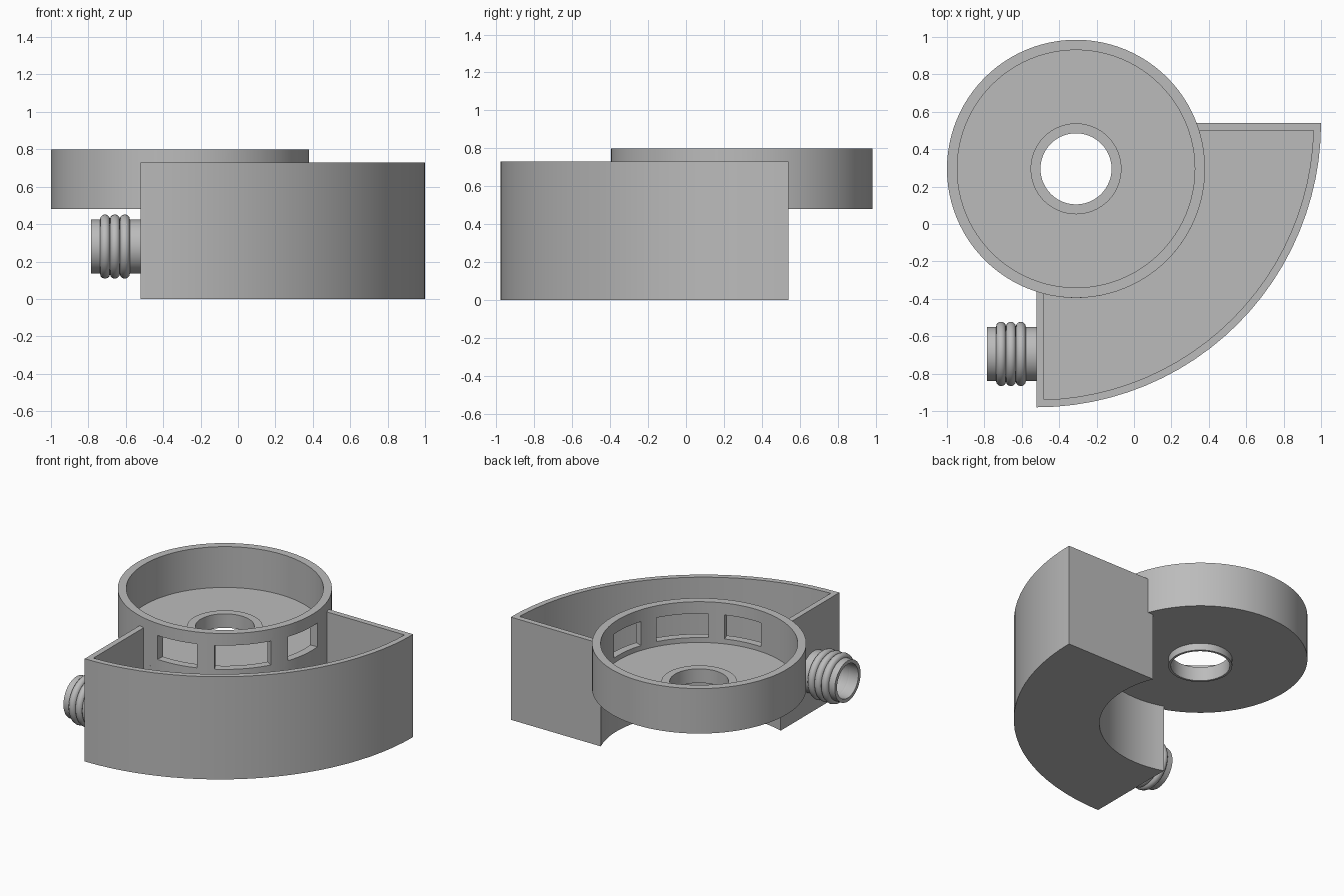
import bpy, bmesh
from math import sin, cos, pi, radians, sqrt, atan2

cube = bpy.data.objects.get("Cube")
if cube:
    bpy.data.objects.remove(cube, do_unlink=True)

grey = bpy.data.materials.new("plain grey")
grey.use_nodes = True
COLOUR = (0.5, 0.5, 0.5, 1)
grey.diffuse_color = COLOUR
grey.node_tree.nodes["Principled BSDF"].inputs["Base Color"].default_value = COLOUR

DISH = (-0.31, 0.295)      # centre of the round dish
FAN = (-0.52, 0.54)        # corner the quarter-round box is swung from
FAN_R, WALL = 1.52, 0.04
BOX_TOP, DISH_BASE, DISH_TOP = 0.73, 0.48, 0.80
DISH_R = 0.69
PIPE_Y, PIPE_Z = -0.695, 0.28


def finish(name, bm):
    bmesh.ops.recalc_face_normals(bm, faces=bm.faces)
    mesh = bpy.data.meshes.new(name)
    bm.to_mesh(mesh)
    bm.free()
    obj = bpy.data.objects.new(name, mesh)
    mesh.materials.append(grey)
    bpy.context.collection.objects.link(obj)
    return obj


def prism(name, outline, z0, z1):
    bm = bmesh.new()
    face = bm.faces.new([bm.verts.new((x, y, z0)) for x, y in outline])
    top = bmesh.ops.extrude_face_region(bm, geom=[face])["geom"]
    verts = [v for v in top if isinstance(v, bmesh.types.BMVert)]
    bmesh.ops.translate(bm, verts=verts, vec=(0, 0, z1 - z0))
    return finish(name, bm)


def lathe(name, profile, steps=96):
    """Spin a closed (radius, height) profile about z."""
    bm = bmesh.new()
    rings = [[bm.verts.new((r * cos(2 * pi * i / steps), r * sin(2 * pi * i / steps), z))
              for r, z in profile] for i in range(steps)]
    for i in range(steps):
        a, b = rings[i], rings[(i + 1) % steps]
        for j in range(len(profile)):
            k = (j + 1) % len(profile)
            bm.faces.new((a[j], b[j], b[k], a[k]))
    return finish(name, bm)


def arc(centre, r, a0, a1, steps):
    return [(centre[0] + r * cos(a0 + (a1 - a0) * i / steps),
             centre[1] + r * sin(a0 + (a1 - a0) * i / steps)) for i in range(steps + 1)]


def clipped_arc(centre, r, x_line, y_line, steps):
    """Arc from the left wall line round to the back wall line."""
    dx, dy = x_line - centre[0], y_line - centre[1]
    start = atan2(-sqrt(r * r - dx * dx), dx)
    end = atan2(dy, sqrt(r * r - dy * dy))
    return arc(centre, r, start, end, steps)


def select_only(obj):
    bpy.ops.object.select_all(action='DESELECT')
    obj.select_set(True)
    bpy.context.view_layer.objects.active = obj


def cut(obj, cutter):
    cutter.hide_render = True
    mod = obj.modifiers.new("cut", 'BOOLEAN')
    mod.operation, mod.solver, mod.object = 'DIFFERENCE', 'EXACT', cutter
    select_only(obj)
    bpy.ops.object.modifier_apply(modifier=mod.name)
    bpy.data.objects.remove(cutter, do_unlink=True)


def lay_on_pipe_axis(obj, x):
    obj.rotation_euler = (0, -pi / 2, 0)
    obj.location = (x, PIPE_Y, PIPE_Z)
    bpy.context.view_layer.update()
    return obj


# Box: floor, curved inner wall under the dish, and outer wall
inner_x, inner_y = FAN[0] + WALL, FAN[1] - WALL
outer = clipped_arc(FAN, FAN_R, *FAN, 24)
inner = clipped_arc(FAN, FAN_R - WALL, inner_x, inner_y, 24)
hollow = clipped_arc(DISH, DISH_R - WALL, *FAN, 32)
hollow_back = clipped_arc(DISH, DISH_R, *FAN, 32)
box_floor = prism("box_floor", outer + hollow[::-1], 0, WALL)
box_inner_wall = prism("box_inner_wall", hollow + hollow_back[::-1], WALL, DISH_BASE)
ends = clipped_arc(DISH, DISH_R - 0.02, *FAN, 1)
inner_ends = clipped_arc(DISH, DISH_R - 0.02, inner_x, inner_y, 1)
loop = [ends[0]] + outer + [ends[1], inner_ends[1]] + inner[::-1] + [inner_ends[0]]
box_outer_wall = prism("box_outer_wall", loop, WALL, BOX_TOP)

# Hose pipe with ridges, opening through the left wall of the box
PIPE_R, BORE = 0.145, 0.12
bore = prism("bore_cutter", arc((0, 0), BORE, 0, 2 * pi * 47 / 48, 47), -0.1, 0.1)
cut(box_outer_wall, lay_on_pipe_axis(bore, FAN[0]))
pipe = lay_on_pipe_axis(lathe("hose_pipe", [(BORE, 0), (PIPE_R, 0), (PIPE_R, 0.275),
                                            (BORE, 0.275)], 48), FAN[0] + 0.01)
parts = [box_floor, box_inner_wall, box_outer_wall, pipe]
for n in range(3):
    section = [(PIPE_R + x, z) for x, z in arc((0, 0), 0.027, 0, 2 * pi * 11 / 12, 11)]
    parts.append(lay_on_pipe_axis(lathe(f"hose_ridge_{n + 1}", section, 48), -0.605 - 0.053 * n))

# Dish: rim wall and floor, with three windows into the box
INNER_R, HOLE_R, DISH_FLOOR = 0.635, 0.2, 0.51
dish = lathe("dish", [(HOLE_R, DISH_BASE), (DISH_R, DISH_BASE), (DISH_R, DISH_TOP),
                      (INNER_R, DISH_TOP), (INNER_R, DISH_FLOOR), (HOLE_R, DISH_FLOOR)])
dish.location = (*DISH, 0)
bpy.context.view_layer.update()
for middle, half in ((-82, 12), (-45, 15.5), (-7, 12)):
    a0, a1 = radians(middle - half), radians(middle + half)
    wedge = arc(DISH, 0.55, a0, a1, 8) + arc(DISH, 0.8, a1, a0, 8)
    cut(dish, prism("window_cutter", wedge, 0.545, 0.715))

# Flanged collar through the middle of the dish
collar = lathe("dish_collar", [(0.19, 0.43), (0.206, 0.43), (0.206, DISH_FLOOR - 0.01),
                               (0.243, DISH_FLOOR - 0.01), (0.243, 0.53), (0.19, 0.53)])
collar.location = (*DISH, 0)
parts += [dish, collar]

for part in parts:
    select_only(part)
    bpy.ops.object.shade_smooth_by_angle(angle=radians(35))
